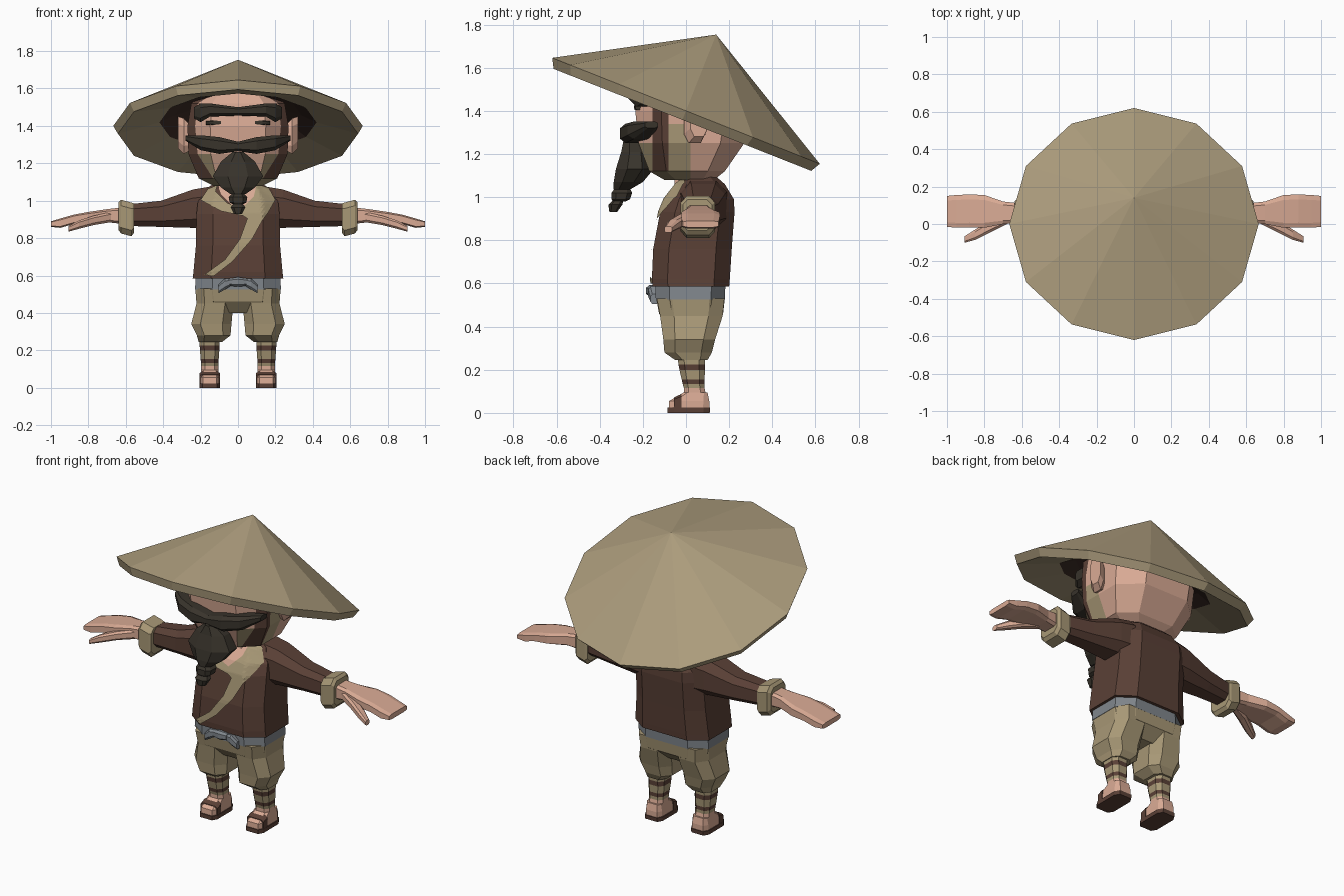
import bpy, bmesh, math
from mathutils import Vector, Matrix
from mathutils.bvhtree import BVHTree


def lin(c):
    c /= 255
    return c / 12.92 if c <= 0.04045 else ((c + 0.055) / 1.055) ** 2.4


def material(name, r, g, b):
    m = bpy.data.materials.new(name)
    m.diffuse_color = (lin(r), lin(g), lin(b), 1)
    return m


STRAW = material("straw", 174, 158, 126)
CLOTH = material("tan_cloth", 168, 152, 118)
BROWN = material("brown_cloth", 90, 64, 54)
DARK = material("dark_brown", 66, 48, 41)
HAIR = material("dark_hair", 56, 51, 43)
SKIN = material("skin", 218, 171, 149)
GREY = material("grey_sash", 128, 134, 140)


def finish(name, bm, mats, mirror=False):
    bmesh.ops.recalc_face_normals(bm, faces=bm.faces)
    me = bpy.data.meshes.new(name)
    bm.to_mesh(me)
    bm.free()
    for m in mats:
        me.materials.append(m)
    ob = bpy.data.objects.new(name, me)
    bpy.context.collection.objects.link(ob)
    if mirror:
        mod = ob.modifiers.new("mirror", 'MIRROR')
        mod.use_mirror_merge = False
    return ob


def loft_mesh(rings, axis='z', k=0.55, bands=None):
    """Chamfered-box rings (t, a0, a1, b0, b1) joined along an axis."""
    shape = [(1, -k), (1, k), (k, 1), (-k, 1), (-1, k), (-1, -k), (-k, -1), (k, -1)]
    place = {'x': lambda t, a, b: (t, a, b), 'y': lambda t, a, b: (a, t, b),
             'z': lambda t, a, b: (a, b, t)}[axis]
    bm = bmesh.new()
    loops = []
    for t, a0, a1, b0, b1 in rings:
        loops.append([bm.verts.new(place(t, (a0 + a1) / 2 + u * (a1 - a0) / 2,
                                         (b0 + b1) / 2 + v * (b1 - b0) / 2)) for u, v in shape])
    for i in range(len(loops) - 1):
        for j in range(8):
            f = bm.faces.new((loops[i][j], loops[i][(j + 1) % 8],
                              loops[i + 1][(j + 1) % 8], loops[i + 1][j]))
            f.material_index = bands[i] if bands else 0
    for ring, b in ((loops[0], 0), (loops[-1], -1)):
        f = bm.faces.new(ring)
        f.material_index = bands[b] if bands else 0
    return bm


def loft(name, rings, mats, axis='z', mirror=False, k=0.55, bands=None):
    mats = mats if isinstance(mats, list) else [mats]
    return finish(name, loft_mesh(rings, axis, k, bands), mats, mirror)


# Straw hat: a tilted twelve-sided cone with a rim and a dark lining
bm = bmesh.new()
profile = [(0.667, 0.0), (0.642, -0.045), (0.42, 0.02), (0.34, 0.06)]
rings = [[bm.verts.new((r * math.sin(i * math.pi / 6), r * math.cos(i * math.pi / 6), h))
          for i in range(12)] for r, h in profile]
tip, inner = bm.verts.new((0, 0, 0.38)), bm.verts.new((0, 0, 0.17))
for j in range(12):
    n = (j + 1) % 12
    bm.faces.new((rings[0][j], rings[0][n], tip))
    for i in range(3):
        bm.faces.new((rings[i][j], rings[i][n], rings[i + 1][n], rings[i + 1][j])).material_index = i == 2
    bm.faces.new((rings[3][j], rings[3][n], inner)).material_index = 1
bm.transform(Matrix.Translation((0, 0, 1.4)) @ Matrix.Rotation(math.radians(-21.6), 4, 'X'))
finish("straw_hat", bm, [STRAW, DARK])

# Head, cut so sideburns and chin strap can be coloured by position
bm = loft_mesh([(1.08, -.13, .13, -.10, .13), (1.12, -.21, .21, -.17, .18),
                (1.25, -.265, .265, -.22, .27), (1.40, -.27, .27, -.235, .30),
                (1.52, -.25, .25, -.22, .20), (1.58, -.18, .18, -.17, .10)])
for co, no in (((0, -.155, 0), (0, 1, 0)), ((0, -.08, 0), (0, 1, 0)), ((0, .02, 0), (0, 1, 0)),
               ((0, 0, 1.34), (0, 0, 1))):
    bmesh.ops.bisect_plane(bm, geom=bm.verts[:] + bm.edges[:] + bm.faces[:], plane_co=co, plane_no=no)
for f in bm.faces:
    c = f.calc_center_median()
    if abs(c.x) > .13:
        if -.155 < c.y < -.08 and c.z > 1.12:
            f.material_index = 1
        elif (c.y < .02 and c.z < 1.34 and c.y > -.08) or c.z < 1.25 and c.y < .02:
            f.material_index = 2
finish("head", bm, [SKIN, BROWN, CLOTH])
loft("ear", [(.25, .0, .06, 1.27, 1.40), (.29, -.01, .09, 1.25, 1.44), (.32, .02, .10, 1.28, 1.45)],
     SKIN, 'x', True)
loft("neck", [(.98, -.11, .11, -.06, .15), (1.12, -.10, .10, -.05, .14)], SKIN)

# Facial hair and eyes
loft("brow", [(0, -.275, -.20, 1.455, 1.50), (.15, -.275, -.20, 1.45, 1.52),
              (.20, -.25, -.16, 1.42, 1.52), (.235, -.21, -.14, 1.44, 1.50)], HAIR, 'x', True)
loft("moustache", [(0, -.30, -.20, 1.265, 1.315), (.10, -.305, -.20, 1.25, 1.34),
                   (.20, -.27, -.15, 1.27, 1.35), (.28, -.19, -.13, 1.32, 1.35)], HAIR, 'x', True)
loft("eye", [(.09, -.24, -.232, 1.41, 1.425), (.13, -.24, -.232, 1.405, 1.43),
             (.17, -.235, -.20, 1.405, 1.425)], HAIR, 'x', True)
loft("beard", [(1.26, -.03, .03, -.29, -.20), (1.21, -.09, .09, -.30, -.17),
               (1.13, -.135, .135, -.325, -.15), (1.07, -.09, .09, -.335, -.20),
               (1.035, -.04, .04, -.335, -.26)], HAIR, k=0.4)
loft("beard_knot", [(1.04, -.03, .03, -.33, -.26), (1.02, -.05, .05, -.345, -.25),
                    (.99, -.045, .045, -.345, -.26), (.98, -.025, .025, -.34, -.28)], HAIR)
loft("beard_tip", [(.985, -.025, .025, -.34, -.29), (.965, -.04, .04, -.36, -.295),
                   (.93, -.022, .022, -.355, -.32)], HAIR)

# Shirt and sleeves
shirt = loft("shirt", [(.585, -.242, .242, -.155, .20), (.62, -.238, .238, -.158, .203),
                       (.76, -.225, .225, -.152, .212), (.93, -.222, .222, -.12, .225),
                       (.99, -.215, .215, -.095, .222), (1.06, -.18, .18, -.04, .18),
                       (1.095, -.12, .12, .0, .14)], BROWN, k=0.6)
loft("sleeve", [(.15, -.03, .19, .85, 1.075), (.24, -.02, .18, .855, 1.06),
                (.41, .0, .15, .86, 1.0), (.59, .005, .12, .865, .98)], BROWN, 'x', True)
loft("cuff", [(.555, -.02, .13, .83, .985), (.57, -.025, .135, .81, .99),
              (.625, -.025, .135, .825, 1.005), (.64, -.015, .12, .845, .99)], CLOTH, 'x', True, .65)

# Hands with thumbs
loft("hand", [(.61, .005, .11, .875, .965), (.70, .0, .12, .885, .955), (.80, -.02, .155, .88, .94),
              (.88, -.02, .158, .875, .925), (.95, -.02, .155, .855, .905), (1.0, -.015, .15, .86, .89)],
     SKIN, 'x', True, .7)
loft("thumb", [(.68, .0, .05, .885, .94), (.77, -.045, .02, .87, .92),
               (.85, -.085, -.03, .85, .895), (.905, -.10, -.065, .835, .865)], SKIN, 'x', True)

# Cloth strips laid on the front of the shirt
surface = BVHTree.FromPolygons([v.co for v in shirt.data.vertices],
                               [p.vertices[:] for p in shirt.data.polygons])


def strip(name, left, right, mat, lift, rows=6, cols=8):
    bm = bmesh.new()
    grid = []
    for s in range(len(left) - 1):
        for r in range(rows + (s == len(left) - 2)):
            t = r / rows
            a = Vector(left[s]).lerp(Vector(left[s + 1]), t)
            b = Vector(right[s]).lerp(Vector(right[s + 1]), t)
            line = []
            for c in range(cols + 1):
                p = a.lerp(b, c / cols)
                hit = surface.ray_cast(Vector((p.x, -1, p.y)), Vector((0, 1, 0)))
                if hit[0] is None:
                    hit = surface.find_nearest(Vector((p.x, -.05, p.y)))
                line.append(bm.verts.new(hit[0] + Vector((0, -lift, lift * .5))))
            grid.append(line)
    for u, v in zip(grid, grid[1:]):
        for c in range(cols):
            bm.faces.new((u[c], u[c + 1], v[c + 1], v[c]))
    ob = finish(name, bm, [mat])
    for p in ob.data.polygons:
        if p.normal.y > 0:
            p.flip()
    return ob


strip("open_collar", [(-.11, 1.085), (-.09, 1.03), (-.01, .95)],
      [(.11, 1.085), (.09, 1.03), (.04, .95)], SKIN, .005)
strip("shoulder_sash", [(.10, 1.085), (.085, 1.02), (.0, .935), (.05, .90), (.01, .79), (-.07, .68), (-.18, .60)],
      [(.165, 1.065), (.20, 1.0), (.16, .93), (.13, .89), (.075, .79), (-.03, .67), (-.13, .592)],
      CLOTH, .009)
strip("collar_edge", [(-.16, 1.06), (-.20, 1.0), (-.09, .94), (.03, .915)],
      [(-.11, 1.08), (-.12, 1.045), (-.06, .985), (.03, .95)], CLOTH, .008)

# Waist sash with bow
loft("waist_sash", [(.525, -.23, .23, -.14, .18), (.60, -.225, .225, -.142, .183)], GREY, k=.6)
loft("bow_knot", [(-.045, -.175, -.12, .545, .585), (0, -.185, -.12, .54, .592),
                  (.045, -.175, -.12, .545, .585)], GREY, 'x')
loft("bow_tail", [(.03, -.17, -.13, .55, .58), (.07, -.175, -.13, .525, .585),
                  (.105, -.165, -.125, .505, .55)], GREY, 'x', True)

# Baggy trousers
loft("trouser_seat", [(.53, -.228, .228, -.138, .18), (.46, -.215, .215, -.125, .172),
                      (.40, -.09, .09, -.07, .11)], CLOTH, k=.6)
loft("trouser_leg", [(.53, .03, .228, -.135, .178), (.45, .025, .222, -.12, .17),
                     (.34, .035, .25, -.105, .135), (.28, .04, .22, -.10, .12),
                     (.245, .085, .21, -.05, .10)], CLOTH, mirror=True)

# Wrapped shins: cloth, straps and bare ankle as height bands
loft("shin", [(.27, .10, .205, -.04, .09), (.225, .10, .205, -.035, .088), (.198, .10, .203, -.03, .088),
              (.155, .103, .20, -.02, .086), (.133, .105, .198, -.015, .086), (.115, .105, .197, -.01, .086),
              (.05, .105, .197, -.01, .10)], [CLOTH, BROWN, SKIN], mirror=True, bands=[0, 1, 0, 1, 0, 2])

# Feet in sandals
loft("foot", [(.02, .10, .202, -.08, .108), (.055, .10, .202, -.078, .108), (.095, .105, .197, -.01, .10)],
     SKIN, mirror=True, k=.7)
loft("sandal_sole", [(0, .095, .207, -.085, .11), (.024, .095, .207, -.085, .112)], BROWN, mirror=True, k=.7)
loft("sandal_strap", [(-.055, .096, .206, .0, .072), (-.02, .096, .206, .0, .088)],
     BROWN, 'y', True, .75)
